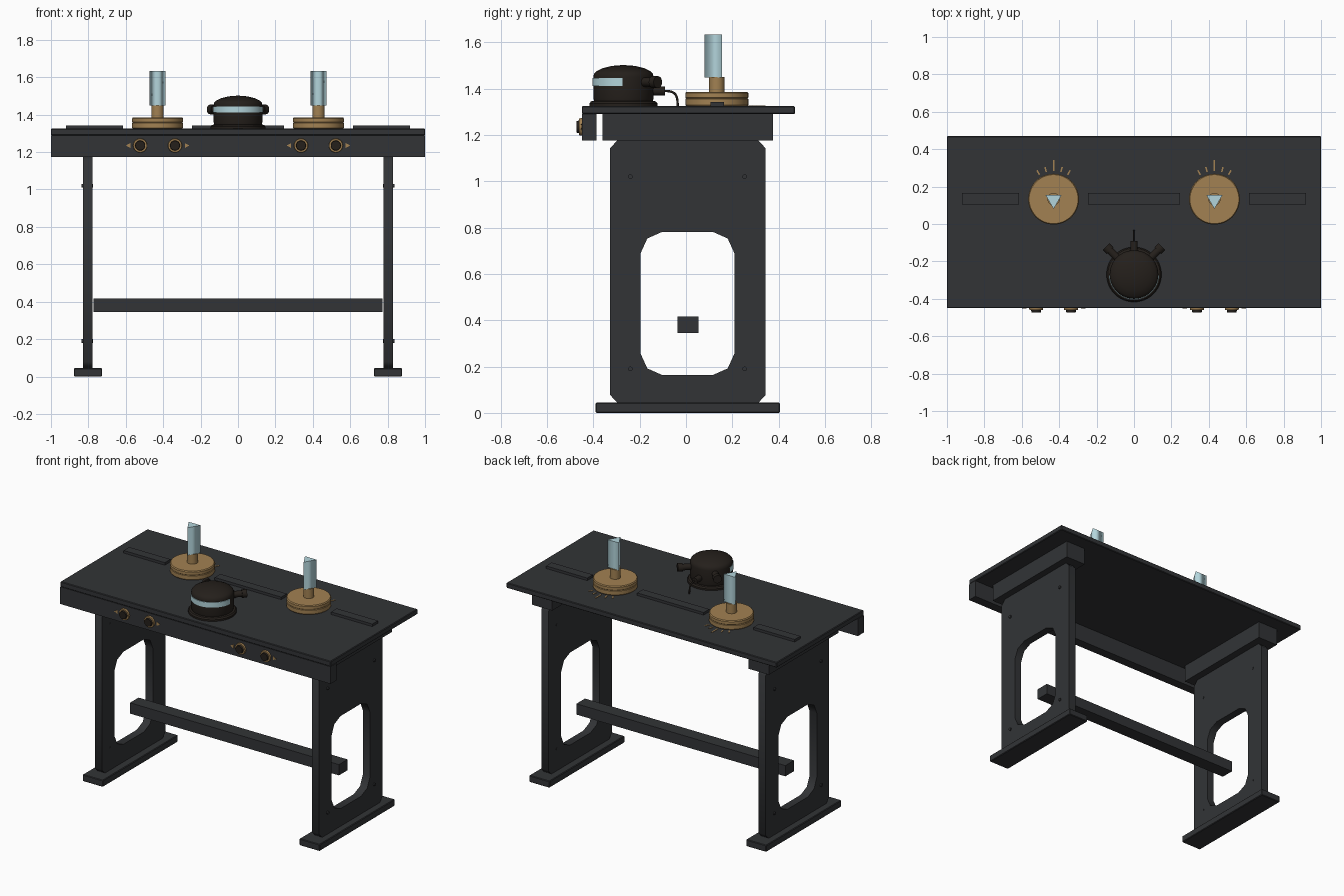
import bpy
import bmesh
from math import radians, sin, cos
from mathutils import Matrix, Vector

if "Cube" in bpy.data.objects:
    bpy.data.objects.remove(bpy.data.objects["Cube"], do_unlink=True)


def material(name, rgb):
    mat = bpy.data.materials.new(name)
    mat.use_nodes = True
    mat.diffuse_color = (*rgb, 1)
    mat.node_tree.nodes["Principled BSDF"].inputs["Base Color"].default_value = (*rgb, 1)
    return mat


CHARCOAL = material("charcoal", (0.032, 0.034, 0.037))
BRASS = material("brass", (0.36, 0.22, 0.085))
BLACK = material("warm_black", (0.018, 0.014, 0.011))
GLASS = material("pale_glass", (0.45, 0.66, 0.71))

# Local XY drawing plane turned upright: to the YZ plane, or to the XZ plane
FACE_X = Matrix(((0, 0, 1), (1, 0, 0), (0, 1, 0))).to_4x4()
FACE_Y = Matrix(((1, 0, 0), (0, 0, -1), (0, 1, 0))).to_4x4()


def finish(name, bm, mat, smooth=False):
    bmesh.ops.recalc_face_normals(bm, faces=bm.faces)
    mesh = bpy.data.meshes.new(name)
    bm.to_mesh(mesh)
    bm.free()
    mesh.materials.append(mat)
    ob = bpy.data.objects.new(name, mesh)
    bpy.context.collection.objects.link(ob)
    if smooth:
        bpy.ops.object.select_all(action='DESELECT')
        ob.select_set(True)
        bpy.context.view_layer.objects.active = ob
        bpy.ops.object.shade_smooth_by_angle(angle=radians(35))
    return ob


def box(name, x, y, z, mat=CHARCOAL, bevel=0.0):
    bm = bmesh.new()
    bmesh.ops.create_cube(bm, size=1)
    for v in bm.verts:
        v.co = [lo + (c + 0.5) * (hi - lo) for c, (lo, hi) in zip(v.co, (x, y, z))]
    ob = finish(name, bm, mat)
    if bevel:
        mod = ob.modifiers.new("edge", 'BEVEL')
        mod.width = bevel
        mod.segments = 1
    return ob


def rod(name, a, b, r1, r2, mat, sides=24):
    a, b = Vector(a), Vector(b)
    turn = (b - a).to_track_quat('Z', 'Y').to_matrix().to_4x4()
    bm = bmesh.new()
    bmesh.ops.create_cone(bm, cap_ends=True, segments=sides, radius1=r1, radius2=r2,
                          depth=(b - a).length,
                          matrix=Matrix.Translation((a + b) / 2) @ turn)
    return finish(name, bm, mat, True)


def lathe(name, profile, centre, mat, arc=360, steps=48):
    # Arc is centred on the front (-y) side
    bm = bmesh.new()
    start = Matrix.Rotation(radians(-90 - arc / 2), 3, 'Z')
    verts = [bm.verts.new(start @ Vector((r, 0, z))) for r, z in profile]
    edges = [bm.edges.new(pair) for pair in zip(verts, verts[1:])]
    bmesh.ops.spin(bm, geom=verts + edges, cent=(0, 0, 0), axis=(0, 0, 1),
                   angle=radians(arc), steps=steps)
    bmesh.ops.remove_doubles(bm, verts=bm.verts, dist=0.0001)
    bmesh.ops.translate(bm, verts=bm.verts, vec=(*centre, 0))
    return finish(name, bm, mat, True)


def plate(name, outlines, lo, hi, mat, frame=Matrix.Identity(4)):
    # Extruded flat shape; a second outline becomes a hole
    curve = bpy.data.curves.new(name, 'CURVE')
    curve.dimensions = '2D'
    curve.fill_mode = 'BOTH'
    curve.extrude = (hi - lo) / 2
    for points in outlines:
        spline = curve.splines.new('POLY')
        spline.points.add(len(points) - 1)
        for p, (u, v) in zip(spline.points, points):
            p.co = (u, v, 0, 1)
        spline.use_cyclic_u = True
    temp = bpy.data.objects.new(name + "_outline", curve)
    bpy.context.collection.objects.link(temp)
    bm = bmesh.new()
    bm.from_mesh(temp.to_mesh())
    temp.to_mesh_clear()
    bpy.data.objects.remove(temp, do_unlink=True)
    bpy.data.curves.remove(curve)
    bmesh.ops.remove_doubles(bm, verts=bm.verts, dist=0.0001)
    bm.transform(frame @ Matrix.Translation((0, 0, (lo + hi) / 2)))
    return finish(name, bm, mat)


def cornered(u0, u1, v0, v1, corner):
    # Rectangle whose four corners repeat one cut-off corner path
    points = []
    for right, top in ((0, 0), (1, 0), (1, 1), (0, 1)):
        path = corner if right == top else corner[::-1]
        points += [(u1 - a if right else u0 + a, v1 - b if top else v0 + b) for a, b in path]
    return points


# Table top, front apron and stretcher
TOP = 1.325
box("table_top", (-1, 1), (-0.45, 0.47), (1.29, TOP), bevel=0.004)
box("front_apron", (-1, 1), (-0.45, -0.387), (1.175, 1.29))
box("stretcher", (-0.773, 0.773), (-0.037, 0.054), (0.345, 0.417))

# Raised strips on the top
for label, x0, x1 in (("right", -0.92, -0.615), ("centre", -0.246, 0.246), ("left", 0.615, 0.92)):
    box(label + "_strip", (x0, x1), (0.105, 0.165), (TOP, 1.342))

# End frames
panel = cornered(-0.328, 0.344, 0.045, 1.175, [(0, 0.033), (0.03, 0)])
opening = cornered(-0.197, 0.21, 0.163, 0.782, [(0, 0.095), (0.03, 0.029), (0.095, 0)])
for side, s in (("left", 1), ("right", -1)):
    inner, outer = sorted((s * 0.777, s * 0.83))
    plate(side + "_leg_panel", [panel, opening], inner, outer, CHARCOAL, FACE_X)
    wide = sorted((s * 0.727, s * 0.877))
    box(side + "_foot", wide, (-0.39, 0.405), (0, 0.045), bevel=0.004)
    box(side + "_top_bearer", wide, (-0.36, 0.376), (1.175, 1.29))
    for y in (-0.24, 0.253):
        for z in (0.19, 1.02):
            rod(side + "_leg_bolt", (s * 0.775, y, z), (s * 0.838, y, z), 0.01, 0.01, CHARCOAL, 12)

# Turntables with triangular glass pillars and graduation ticks
CY = 0.133
dial = [(0, TOP), (0.132, TOP), (0.136, 1.33), (0.136, 1.355), (0.133, 1.358),
        (0.136, 1.361), (0.136, 1.38), (0.131, 1.386), (0, 1.386)]
for side, s in (("left", 1), ("right", -1)):
    cx = s * 0.43
    lathe(side + "_turntable", dial, (cx, CY), BRASS)
    rod(side + "_pillar_neck", (cx, CY, 1.38), (cx, CY, 1.45), 0.033, 0.033, BRASS)
    tri = [(cx + 0.05 * cos(radians(a)), CY - 0.003 + 0.05 * sin(radians(a))) for a in (-90, 30, 150)]
    plate(side + "_glass_prism", [tri], 1.449, 1.634, GLASS)
    for angle in (-30, -15, 0, 15, 30):
        tick = box(side + "_tick", (-0.004, 0.004), (0.15, 0.178 if angle else 0.21),
                   (TOP - 0.001, TOP + 0.003), BRASS)
        tick.location = (cx, CY, 0)
        tick.rotation_euler.z = radians(angle)

# Apron knobs with outward arrow markers
KZ = 1.235
for side, s in (("left", 1), ("right", -1)):
    for d in (-1, 1):
        x = s * 0.43 + d * 0.093
        rod(side + "_knob_ring", (x, -0.449, KZ), (x, -0.461, KZ), 0.038, 0.036, BRASS)
        rod(side + "_knob", (x, -0.449, KZ), (x, -0.473, KZ), 0.029, 0.025, BLACK)
        arrow = [(x + d * 0.053, KZ - 0.013), (x + d * 0.053, KZ + 0.013), (x + d * 0.077, KZ)]
        plate(side + "_arrow", [arrow], 0.449, 0.453, BRASS, FACE_Y)

# Domed viewer with front window
PY = -0.27
body = [(0, TOP), (0.147, TOP), (0.147, 1.336), (0.14, 1.345), (0.127, 1.347), (0.13, 1.36),
        (0.13, 1.45), (0.127, 1.465), (0.117, 1.475), (0.09, 1.488), (0.05, 1.498), (0, 1.502)]
lathe("viewer_body", body, (0, PY), BLACK)
lathe("viewer_window", [(0.127, 1.411), (0.134, 1.411), (0.134, 1.445), (0.127, 1.445)],
      (0, PY), GLASS, arc=176, steps=24)

# Angled ports at the rear of the viewer
for side, s in (("left", 1), ("right", -1)):
    out = Vector((s, 1, 0)).normalized()
    hub = Vector((0, PY, 1.428))
    rod(side + "_port", hub + out * 0.11, hub + out * 0.185, 0.02, 0.02, BLACK)
    rod(side + "_port_rim", hub + out * 0.18, hub + out * 0.21, 0.026, 0.026, BLACK)

# Rear socket and cable down to the top
rod("cable_socket", (0, -0.15, 1.39), (0, -0.09, 1.39), 0.02, 0.02, BLACK)
cable = bpy.data.curves.new("cable", 'CURVE')
cable.dimensions = '3D'
cable.bevel_depth = 0.005
path = cable.splines.new('BEZIER')
path.bezier_points.add(1)
for p, co, left, right in zip(path.bezier_points,
                              ((0, -0.095, 1.39), (0, -0.036, TOP)),
                              ((0, -0.12, 1.39), (0, -0.036, 1.3)),
                              ((0, -0.045, 1.39), (0, -0.036, 1.3))):
    p.co, p.handle_left, p.handle_right = co, left, right
path.bezier_points[1].handle_left = (0, -0.036, 1.375)
cable.materials.append(BLACK)
bpy.context.collection.objects.link(bpy.data.objects.new("cable", cable))
